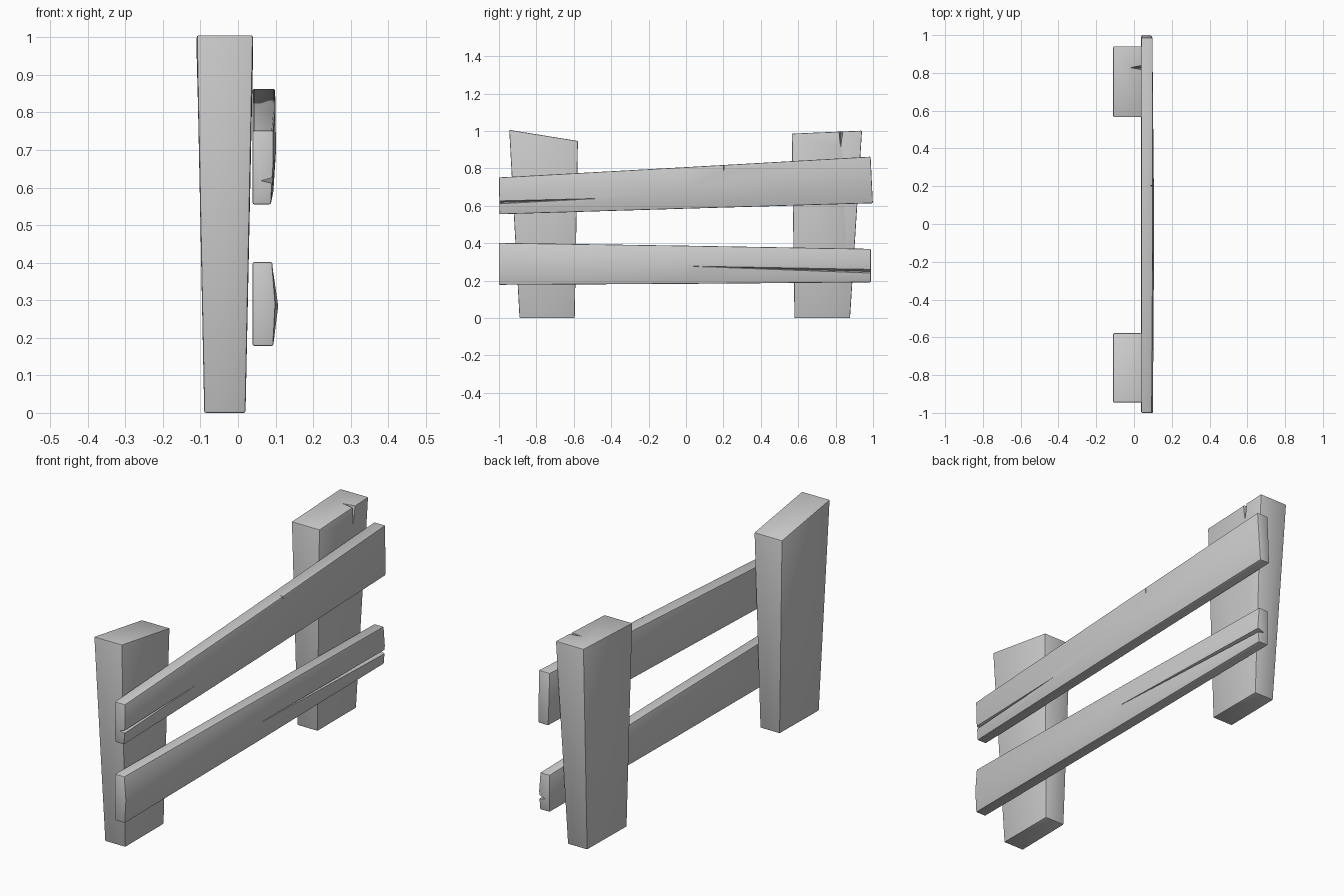
import bpy, bmesh
from math import radians

if "Cube" in bpy.data.objects:
    bpy.data.objects.remove(bpy.data.objects["Cube"])


def make_object(name, bm):
    bmesh.ops.recalc_face_normals(bm, faces=bm.faces[:])
    mesh = bpy.data.meshes.new(name)
    bm.to_mesh(mesh)
    bm.free()
    obj = bpy.data.objects.new(name, mesh)
    bpy.context.collection.objects.link(obj)
    return obj


def loft(name, rings):
    """Closed solid skinned through matching cross-sections."""
    bm = bmesh.new()
    loops = [[bm.verts.new(p) for p in ring] for ring in rings]
    n = len(loops[0])
    for a, b in zip(loops, loops[1:]):
        for i in range(n):
            j = (i + 1) % n
            bm.faces.new((a[i], a[j], b[j], b[i]))
    bm.faces.new(loops[0])
    bm.faces.new(loops[-1])
    return make_object(name, bm)


def finish(obj, cracks):
    """Worn edges, then wedge-shaped cracks cut from convex hulls."""
    bev = obj.modifiers.new("worn_edges", "BEVEL")
    bev.width = 0.005
    bev.segments = 2
    bev.limit_method = "ANGLE"
    bev.angle_limit = radians(40)
    for points in cracks:
        bm = bmesh.new()
        for p in points:
            bm.verts.new(p)
        bmesh.ops.convex_hull(bm, input=bm.verts[:])
        cutter = make_object(obj.name + "_crack_cutter", bm)
        cutter.hide_render = True
        cutter.hide_set(True)
        cut = obj.modifiers.new("crack", "BOOLEAN")
        cut.operation = "DIFFERENCE"
        cut.solver = "EXACT"
        cut.object = cutter
    bpy.ops.object.select_all(action="DESELECT")
    obj.select_set(True)
    bpy.context.view_layer.objects.active = obj
    for m in list(obj.modifiers):
        bpy.ops.object.modifier_apply(modifier=m.name)
    bpy.ops.object.shade_smooth_by_angle(angle=radians(25))
    for o in [o for o in bpy.data.objects if "crack_cutter" in o.name]:
        bpy.data.objects.remove(o)


def post(name, y0, y1, top0, top1, cracks=()):
    """Tapered post: bottom y range, then (y, z) of each top edge."""
    bottom = [(-0.09, y0, 0), (0.02, y0, 0), (0.02, y1, 0), (-0.085, y1, 0)]
    top = [(-0.11, *top0), (0.04, *top0), (0.04, *top1), (-0.11, *top1)]
    finish(loft(name, [bottom, top]), cracks)


def rail(name, sections, cracks=()):
    """Plank along y; section = y at bottom, y at top, z0, z1, front x bottom/middle/top."""
    rings = []
    for yb, yt, z0, z1, fb, fm, ft in sections:
        ym, zm = (yb + yt) / 2, (z0 + z1) / 2
        rings.append([(0.039, yb, z0), (fb, yb, z0), (fm, ym, zm),
                      (ft, yt, z1), (0.039, yt, z1), (0.038, ym, zm)])
    finish(loft(name, rings), cracks)


# Two leaning posts, the far one split at the top
post("left_post", -0.89, -0.595, (-0.945, 1.006), (-0.578, 0.947))
post("right_post", 0.58, 0.877, (0.566, 0.986), (0.941, 1.002),
     [[(0.06, 0.812, 1.02), (0.06, 0.846, 1.02), (0.06, 0.826, 0.88),
       (-0.035, 0.828, 1.02)]])

# Upper rail with an end split and a nick in the top edge
rail("upper_rail",
     [(-0.997, -1.0, 0.555, 0.752, 0.088, 0.094, 0.095),
      (0.0, 0.0, 0.585, 0.807, 0.094, 0.101, 0.100),
      (0.999, 0.987, 0.614, 0.863, 0.092, 0.096, 0.099)],
     [[(0.115, -1.03, 0.604), (0.115, -1.03, 0.632), (0.06, -1.03, 0.617),
       (0.098, -0.4, 0.642)],
      [(0.12, 0.194, 0.84), (0.12, 0.208, 0.84), (0.12, 0.203, 0.75),
       (0.068, 0.201, 0.84)]])

# Lower rail, bulging along its middle, split at the opposite end
rail("lower_rail",
     [(-1.0, -1.0, 0.178, 0.402, 0.094, 0.100, 0.091),
      (0.0, 0.0, 0.183, 0.387, 0.094, 0.107, 0.092),
      (0.988, 0.988, 0.191, 0.370, 0.092, 0.097, 0.090)],
     [[(0.12, 1.02, 0.233), (0.12, 1.02, 0.268), (0.06, 1.02, 0.248),
       (0.105, 0.0, 0.278)]])
